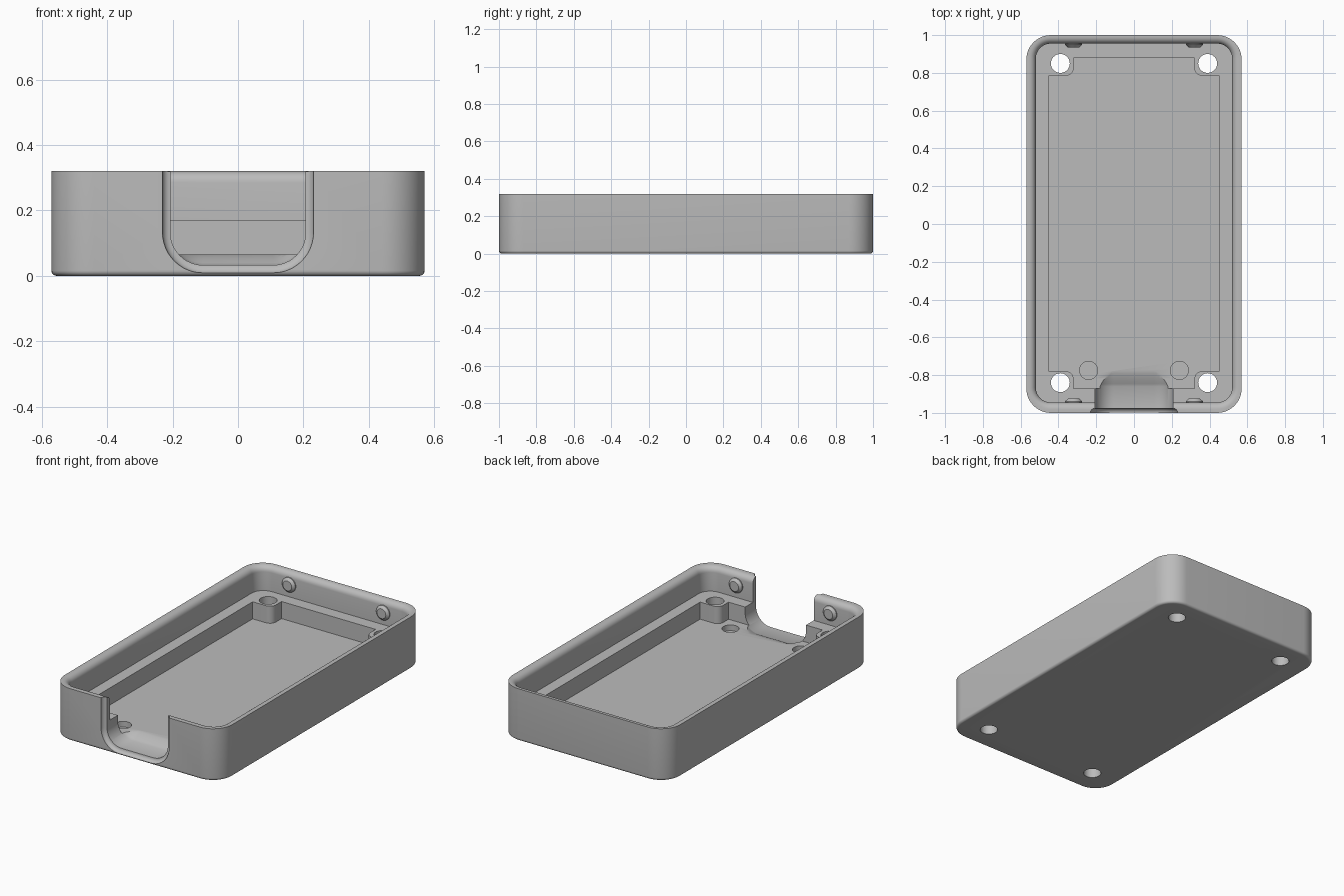
import bpy, bmesh, math
from mathutils import Vector

if "Cube" in bpy.data.objects:
    bpy.data.objects.remove(bpy.data.objects["Cube"])

grey = bpy.data.materials.new("plain_grey")
grey.diffuse_color = (0.5, 0.5, 0.5, 1)
grey.use_nodes = True
grey.node_tree.nodes["Principled BSDF"].inputs["Base Color"].default_value = grey.diffuse_color


def rounded(points):
    """Closed outline from (x, y, radius) corners, each replaced by an arc."""
    out, n = [], len(points)
    for i, (x, y, r) in enumerate(points):
        p = Vector((x, y))
        if r == 0:
            out.append(p)
            continue
        a = (Vector(points[i - 1][:2]) - p).normalized()
        b = (Vector(points[(i + 1) % n][:2]) - p).normalized()
        centre = p + (a + b) * r
        for k in range(13):
            t = k / 12 * math.pi / 2
            out.append(centre - b * r * math.cos(t) - a * r * math.sin(t))
    return out


def rect(x, y0, y1, r):
    return rounded([(x, y0, r), (x, y1, r), (-x, y1, r), (-x, y0, r)])


def flat(outline, z):
    return [(p.x, p.y, z) for p in outline]


def loft(name, rings, hide=False):
    """Solid skin through matching rings, capped at both ends."""
    bm = bmesh.new()
    rows = [[bm.verts.new(p) for p in ring] for ring in rings]
    n = len(rows[0])
    for a, b in zip(rows, rows[1:]):
        for i in range(n):
            j = (i + 1) % n
            bm.faces.new((a[i], a[j], b[j], b[i]))
    bm.faces.new(rows[0][::-1])
    bm.faces.new(rows[-1])
    bmesh.ops.recalc_face_normals(bm, faces=bm.faces)
    mesh = bpy.data.meshes.new(name)
    bm.to_mesh(mesh)
    bm.free()
    mesh.materials.append(grey)
    ob = bpy.data.objects.new(name, mesh)
    bpy.context.collection.objects.link(ob)
    ob.hide_render = hide
    return ob


def circle(x, y, r):
    return [Vector((x + r * math.cos(k * math.pi / 20), y + r * math.sin(k * math.pi / 20)))
            for k in range(40)]


quarter = [k / 6 * math.pi / 2 for k in range(7)]

# Outer block with a small fillet along the bottom edge
rings = []
for t in quarter:
    d = 0.016 * (1 - math.sin(t))
    rings.append(flat(rect(0.57 - d, -1 + d, 1 - d, 0.13 - d), 0.016 * (1 - math.cos(t))))
rings.append(flat(rect(0.57, -1, 1, 0.13), 0.32))
case = loft("case_body", rings)
cutters = []

# Upper cavity, flaring at the rim so the wall top is rounded
rings = [flat(rect(0.52, -0.945, 0.955, 0.08), 0.17)]
for t in quarter:
    d = 0.035 * (1 - math.cos(t))
    rings.append(flat(rect(0.52 + d, -0.945 - d, 0.955 + d, 0.08 + d), 0.285 + 0.035 * math.sin(t)))
rings.append(flat(rect(0.555, -0.98, 0.99, 0.115), 0.36))
cutters.append(loft("upper_cavity_cutter", rings, True))

# Lower cavity, leaving a ledge and four corner bosses
x, xn, r = 0.45, 0.32, 0.04
right = [(xn, -0.87, 0), (xn, -0.78, r), (x, -0.78, 0),
         (x, 0.785, 0), (xn, 0.785, r), (xn, 0.88, 0)]
outline = rounded(right + [(-a, b, c) for a, b, c in reversed(right)])
cutters.append(loft("lower_cavity_cutter", [flat(outline, 0.065), flat(outline, 0.2)], True))

# Screw holes through the bosses, and shallow pockets in the floor
for sx in (-1, 1):
    for y in (-0.84, 0.85):
        c = circle(sx * 0.39, y, 0.05)
        cutters.append(loft("screw_hole_cutter", [flat(c, -0.1), flat(c, 0.25)], True))
    c = circle(sx * 0.24, -0.775, 0.048)
    cutters.append(loft("pocket_cutter", [flat(c, 0.03), flat(c, 0.12)], True))


# Cable opening: U section, flared at the front, ramping up to the floor
def opening(y, grow, lift):
    w, z = 0.207 + grow, 0.033 - grow + lift
    u = rounded([(w, 0.4, 0), (-w, 0.4, 0), (-w, z, 0.1 + grow), (w, z, 0.1 + grow)])
    return [(p.x, y, p.y) for p in u]


rings = [opening(-1.05, 0.024, 0)]
rings += [opening(-1 + 0.024 * math.sin(t), 0.024 * math.cos(t), 0) for t in quarter]
rings += [opening(-0.86 + 0.11 * k / 8, 0, 0.035 * math.sin(k / 8 * math.pi / 2)) for k in range(9)]
cutters.append(loft("cable_opening_cutter", rings, True))

for c in cutters:
    m = case.modifiers.new("cut", 'BOOLEAN')
    m.operation, m.solver, m.object = 'DIFFERENCE', 'EXACT', c
bpy.context.view_layer.objects.active = case
case.select_set(True)
for m in list(case.modifiers):
    bpy.ops.object.modifier_apply(modifier=m.name)
for c in cutters:
    bpy.data.objects.remove(c)

# Tapered snap bumps on the inner end walls
parts = [case]
for sx in (-1, 1):
    for label, y, d in (("front", -0.945, 1), ("back", 0.955, -1)):
        rings = [[(p.x, y + d * s, p.y) for p in circle(sx * 0.32, 0.245, rad)]
                 for s, rad in ((-0.01, 0.045), (0.006, 0.045), (0.02, 0.03))]
        parts.append(loft(label + "_snap_bump", rings))

for ob in parts:
    bpy.ops.object.select_all(action='DESELECT')
    ob.select_set(True)
    bpy.context.view_layer.objects.active = ob
    bpy.ops.object.shade_smooth_by_angle(angle=math.radians(30))
